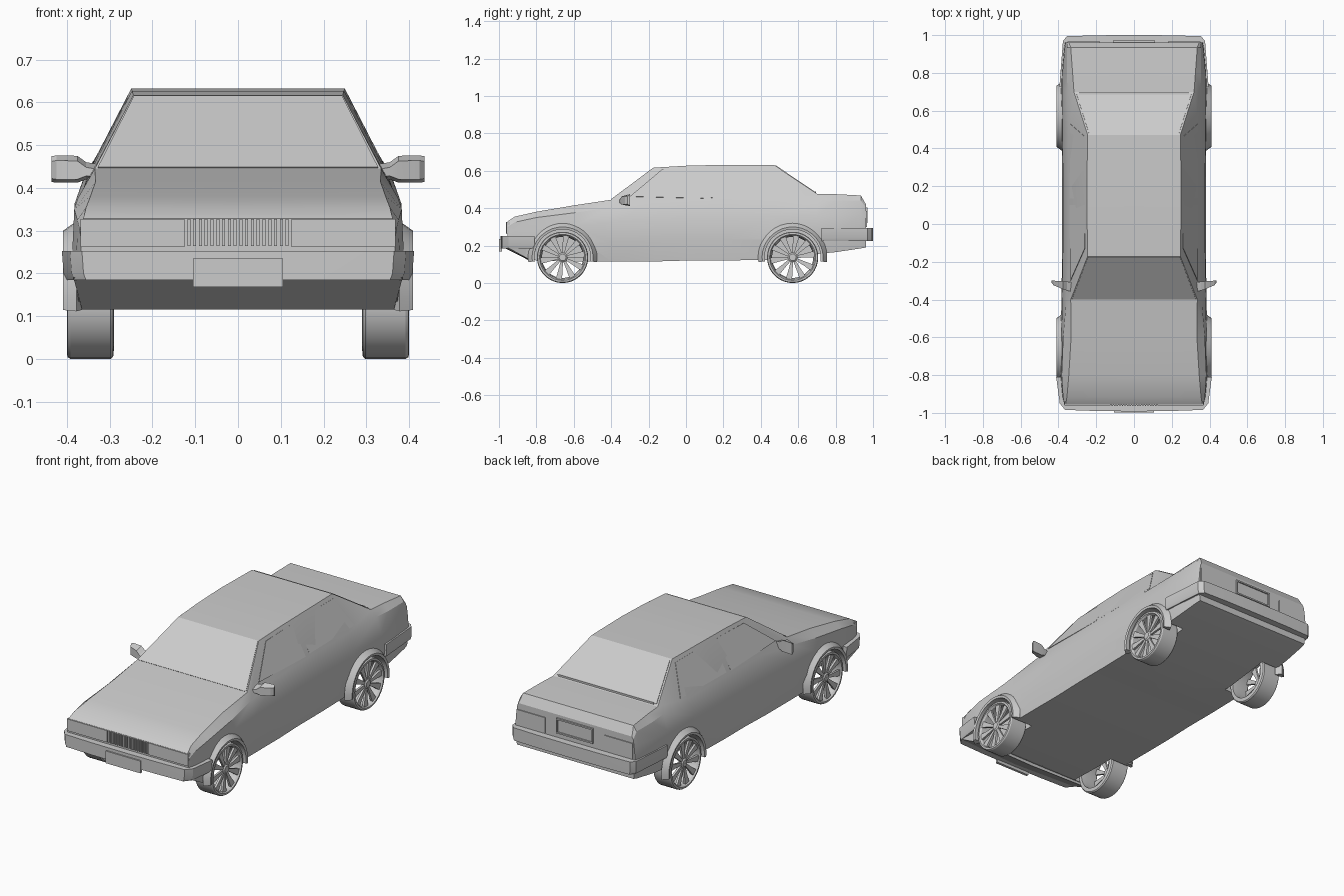
import bpy, bmesh
from math import sin, cos, pi, radians

if "Cube" in bpy.data.objects:
    bpy.data.objects.remove(bpy.data.objects["Cube"])


def finish(name, bm, mirror=False):
    bmesh.ops.recalc_face_normals(bm, faces=bm.faces)
    me = bpy.data.meshes.new(name)
    bm.to_mesh(me)
    bm.free()
    ob = bpy.data.objects.new(name, me)
    bpy.context.collection.objects.link(ob)
    if mirror:
        ob.modifiers.new("mirror", 'MIRROR').use_clip = True
    return ob


def loft(name, sections, closed=True, caps=True, ring=False, mirror=False):
    """Skin a row of equal-length sections."""
    bm = bmesh.new()
    rows = [[bm.verts.new(p) for p in s] for s in sections]
    n = len(rows[0])
    for i in range(len(rows) if ring else len(rows) - 1):
        a, b = rows[i], rows[(i + 1) % len(rows)]
        for j in range(n if closed else n - 1):
            k = (j + 1) % n
            bm.faces.new((a[j], a[k], b[k], b[j]))
    if caps and not ring:
        bm.faces.new(rows[0])
        bm.faces.new(rows[-1])
    return finish(name, bm, mirror)


def box(name, x0, x1, y0, y1, z0, z1, mirror=False):
    return loft(name, [[(x0, y0, z), (x1, y0, z), (x1, y1, z), (x0, y1, z)]
                       for z in (z0, z1)], mirror=mirror)


def lathe(name, profile, y, z, n=36, mirror=True):
    """Turn an (x, radius) profile about the axle."""
    return loft(name, [[(x, y + r * cos(2 * pi * i / n), z + r * sin(2 * pi * i / n))
                        for x, r in profile] for i in range(n)], ring=True, mirror=mirror)


# Body shell: y, bottom z, sill x, side x, belt x, belt z, top edge x, top z
stations = [
    (-.955, .19, .365, .370, .370, .300, .362, .328),
    (-.915, .17, .370, .380, .376, .325, .355, .355),
    (-.80, .12, .375, .390, .383, .350, .345, .381),
    (-.60, .115, .370, .388, .375, .375, .333, .415),
    (-.40, .115, .370, .384, .358, .405, .335, .445),
    (-.17, .115, .370, .381, .347, .435, .245, .617),
    (.00, .12, .370, .380, .348, .440, .248, .627),
    (.20, .12, .370, .380, .348, .442, .250, .632),
    (.47, .125, .370, .382, .348, .445, .245, .632),
    (.70, .155, .370, .386, .352, .445, .318, .477),
    (.80, .165, .368, .383, .355, .440, .325, .475),
    (.935, .185, .360, .370, .354, .440, .335, .468),
    (.962, .19, .355, .365, .353, .405, .345, .420),
]
body = loft("body_shell", [[
    (0, y, zb), (ws, y, zb), (wm, y, zb + .35 * (zl - zb)), (wm - .004, y, zb + .72 * (zl - zb)),
    (wb, y, zl), (wt, y, zt), (0, y, zt)]
    for y, zb, ws, wm, wb, zl, wt, zt in stations], closed=False, mirror=True)

AXLES = {"front": -.66, "rear": .57}
cutters = []
for end, y in AXLES.items():
    # Wheel wells
    c = loft(end + "_well_cutter", [[(x, y + .152 * cos(a * pi / 20), .137 + .152 * sin(a * pi / 20))
                                     for a in range(40)] for x in (.27, .5)], mirror=True)
    c.hide_render = True
    cutters.append(c)
    m = body.modifiers.new(end + "_well", 'BOOLEAN')
    m.operation, m.object = 'DIFFERENCE', c

    # Flared arch lips
    lip = [(.36, .15), (.406, .15), (.409, .163), (.378, .185)]
    loft(end + "_arch_lip", [[(x, y + r * cos(a), .137 + r * sin(a)) for x, r in lip]
                             for a in [radians(-8 + 196 * i / 20) for i in range(21)]], mirror=True)

    # Tyre and barrel
    lathe(end + "_tyre", [(.29, .112), (.292, .132), (.298, .137), (.392, .137), (.399, .133),
                          (.40, .123), (.39, .116), (.32, .11)], y, .137)
    # Hub
    lathe(end + "_hub", [(.37, .001), (.37, .026), (.388, .026), (.394, .018), (.394, .001)],
          y, .137, 20)
    # Ten flared spokes
    for k in range(10):
        a = 2 * pi * k / 10 + .15
        secs = []
        for r, w, x in ((.015, .006, .388), (.07, .011, .39), (.119, .017, .393)):
            secs.append([(x + dx, y + r * cos(a) - t * sin(a), .137 + r * sin(a) + t * cos(a))
                         for dx, t in ((0, -w), (0, w), (-.012, w), (-.012, -w))])
        loft(end + "_spoke", secs, mirror=True)

# Windscreen and rear window, laid on the body
def pane(name, pts, d, mirror=False):
    loft(name, [pts, [tuple(p[i] + d[i] for i in range(3)) for p in pts]], mirror=mirror)


pane("windscreen", [(-.328, -.398, .446), (.328, -.398, .446), (.243, -.173, .614), (-.243, -.173, .614)],
     (0, -.002, .0025))
pane("rear_window", [(-.305, .69, .4838), (.305, .69, .4838), (.238, .478, .6265), (-.238, .478, .6265)],
     (0, .002, .0025))
box("rear_window_trim", -.29, .29, .685, .695, .478, .49)


# Side windows
def side(y, z):
    return (.347 + (.248 - .347) * (z - .44) / .187, y, z)


for name, quad in (("front_side_window", [(-.30, .452), (.10, .452), (.10, .61), (-.13, .605)]),
                   ("rear_side_window", [(.135, .455), (.53, .46), (.46, .612), (.135, .612)])):
    pts = [side(*q) for q in quad]
    if name.startswith("front"):
        pts[0] = (.335, -.30, .462)
    pane(name, pts, (.002, 0, .001), True)


# Bumpers: half outlines wrapped round the corners
def bumper(name, outline, levels):
    loft(name, [[(x * s, y, z) for x, y in outline] for z, s in levels], mirror=True)


bumper("front_bumper", [(0, -.93), (0, -.992), (.20, -.99), (.365, -.984), (.393, -.95), (.412, -.81), (.37, -.81)],
       ((.185, .975), (.20, .99), (.252, 1)))
bumper("rear_bumper", [(0, .94), (0, 1.0), (.20, .999), (.355, .994), (.376, .97), (.395, .725), (.36, .725)],
       ((.225, .985), (.24, 1), (.295, 1)))

# Front lower valance
loft("front_valance", [[(0, -.975, .19), (0, -.83, .116), (0, -.80, .19)],
                       [(.385, -.955, .19), (.365, -.82, .116), (.38, -.80, .19)]], mirror=True)

# Headlights, grille and plates
box("headlight", .125, .368, -.961, -.94, .262, .327, True)
box("grille_backing", -.12, .12, -.957, -.94, .262, .326)
for i in range(18):
    x = -.115 + i * .23 / 17
    box("grille_slat", x - .0035, x + .0035, -.963, -.95, .264, .327)
box("front_plate", -.105, .105, -.999, -.985, .168, .235)
box("tail_light", .18, .352, .955, .967, .30, .385, True)
box("rear_plate", -.10, .10, .955, .964, .325, .395)
for z in (.32, .395):
    box("rear_plate_frame", -.112, .112, .955, .971, z, z + .008)
box("rear_plate_frame_side", .104, .112, .955, .971, .32, .403, True)

# Door mirrors: slim arm widening into a housing
mirror_secs = [(.325, -.36, -.31, .418, .455), (.355, -.352, -.305, .42, .46),
               (.376, -.345, -.303, .412, .475), (.425, -.325, -.30, .412, .476),
               (.436, -.312, -.30, .414, .474)]
loft("door_mirror", [[(x, y0, z0 + .008), (x, y1, z0), (x, y1, z1), (x, y0, z1 - .012)]
                     for x, y0, y1, z0, z1 in mirror_secs], mirror=True)

# Apply modifiers and shade
bpy.ops.object.select_all(action='DESELECT')
for ob in bpy.context.scene.objects:
    if ob not in cutters:
        ob.select_set(True)
bpy.context.view_layer.objects.active = body
bpy.ops.object.convert(target='MESH')
bpy.ops.object.shade_smooth_by_angle(angle=radians(22))
for c in cutters:
    bpy.data.objects.remove(c)
